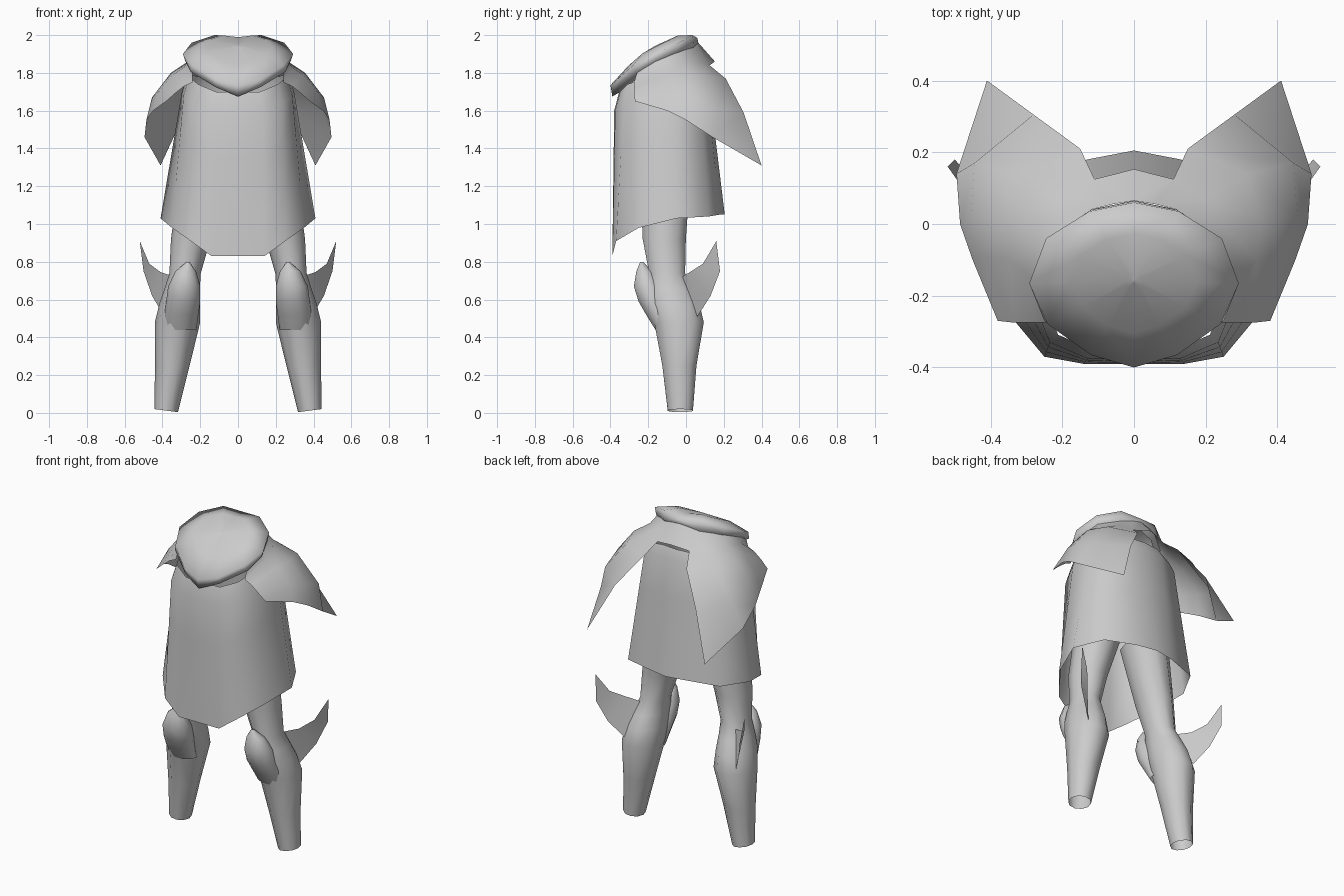
import bpy, math
from mathutils import Vector

cloth = bpy.data.materials.new("plain_grey")
cloth.diffuse_color = (0.6, 0.6, 0.6, 1)


def loft(name, rows, closed=False):
    """Skin rows of points (bottom to top), mirrored across x. None leaves a gap."""
    n = len(rows[0])
    index, verts, faces = {}, [], []
    for i, r in enumerate(rows):
        for j, p in enumerate(r):
            if p is not None:
                index[i, j] = len(verts)
                verts.append(tuple(p))
    for i in range(len(rows) - 1):
        for j in range(n if closed else n - 1):
            k = (j + 1) % n
            quad = [(i, j), (i, k), (i + 1, k), (i + 1, j)]
            if all(q in index for q in quad):
                faces.append([index[q] for q in quad])
    me = bpy.data.meshes.new(name)
    me.from_pydata(verts, [], faces)
    me.materials.append(cloth)
    me.shade_smooth()
    ob = bpy.data.objects.new(name, me)
    bpy.context.collection.objects.link(ob)
    m = ob.modifiers.new("mirror", 'MIRROR')
    m.use_clip = True
    m.merge_threshold = 0.001
    return ob


def ring(cx, cy, rx, ry, z, tilt=0, n=10):
    angles = [2 * math.pi * k / n for k in range(n)]
    return [(cx + rx * math.cos(a), cy + ry * math.sin(a), z + tilt * math.cos(a))
            for a in angles]


def blend(a, b, t):
    return [Vector(p).lerp(Vector(q), t) for p, q in zip(a, b)]


# Tunic: half outline from front centre round to back centre
hem = [(0, -.39, .83), (.14, -.39, .83), (.25, -.37, .91), (.35, -.25, .98),
       (.41, -.05, 1.03), (.32, .12, 1.04), (.13, .18, 1.05), (0, .205, 1.05)]
chest = [(0, -.38, 1.6), (.13, -.375, 1.6), (.235, -.33, 1.64), (.288, -.2, 1.68),
         (.297, -.04, 1.7), (.24, .07, 1.72), (.11, .11, 1.75), (0, .12, 1.75)]
neckline = [(x * .9, -.12 + (y + .12) * .9, z + (.1 if y < 0 else .06))
            for x, y, z in chest]
loft("tunic", [hem, blend(hem, chest, .33), blend(hem, chest, .67), chest, neckline])

# Collar: neck, lower rim, upper rim, then domed top
neck = [(0, -.33, 1.71), (.1, -.3, 1.74), (.2, -.24, 1.78), (.23, -.15, 1.84),
        (.2, -.05, 1.87), (.11, .02, 1.9), (0, .04, 1.93)]
low = [(0, -.39, 1.675), (.12, -.355, 1.725), (.25, -.27, 1.805), (.28, -.165, 1.865),
       (.237, -.04, 1.915), (.12, .04, 1.945), (0, .065, 1.96)]
rim = [(0, -.40, 1.735), (.12, -.365, 1.765), (.24, -.28, 1.84), (.292, -.165, 1.9),
       (.245, -.04, 1.96), (.125, .035, 2.0), (0, .06, 1.985)]
centre = [(0, -.16, 1.925)] * 7
dome = [p + Vector((0, 0, .028)) for p in blend(rim, centre, .4)]
crown = [(0, -.16, 1.945)] * 7
loft("collar", [neck, low, rim, dome, blend(dome, crown, .85)])
bpy.data.objects["collar"].data.update()

# Small patch closing the middle of the dome
inner = blend(dome, crown, .85)
loft("collar_centre", [inner, blend(inner, crown, .999)])

# Shoulder drape: outer edge up to the collar, front column to nape
loft("shoulder_drape", [
    [(.38, -.27, 1.65), (.45, -.1, 1.6), (.485, 0, 1.55), (.495, .14, 1.46), (.41, .4, 1.31), None],
    [(.335, -.275, 1.69), (.42, -.09, 1.7), (.455, .02, 1.67), (.445, .17, 1.61), (.28, .305, 1.59), None],
    [(.285, -.275, 1.73), (.345, -.1, 1.79), (.355, .01, 1.8), (.315, .14, 1.78), (.15, .21, 1.77), None],
    [(.24, -.275, 1.75), (.285, -.15, 1.83), (.265, -.02, 1.86), (.2, .07, 1.86), (.11, .125, 1.84), (0, .153, 1.86)],
    [(.24, -.26, 1.8), (.27, -.165, 1.86), (.232, -.045, 1.91), (.12, .04, 1.935), (.06, .055, 1.95), (0, .065, 1.96)]])

# Legs, open at the ankle
loft("leg", [ring(*r) for r in (
    (.38, -.03, .062, .07, .012, .008), (.348, -.035, .092, .095, .25),
    (.32, -.037, .12, .138, .48), (.308, -.065, .108, .142, .58),
    (.295, -.085, .093, .125, .66), (.28, -.1, .083, .1, .74),
    (.25, -.115, .105, .12, .92), (.17, -.11, .14, .14, 1.25))], closed=True)

# Knee guards growing out of the shin to a point
loft("knee_guard", [ring(*r) for r in (
    (.305, -.1, .085, .065, .44), (.3, -.14, .09, .075, .52), (.29, -.175, .09, .08, .59),
    (.285, -.2, .085, .08, .67), (.277, -.22, .055, .045, .75),
    (.265, -.235, .006, .008, .8))], closed=True)

# Knee fins sweeping out and back
loft("knee_fin", [
    [(.39, .06, .51), (.455, .13, .62), (.5, .18, .75), (.52, .16, .91)],
    [(.33, -.02, .72), (.41, .02, .745), (.47, .09, .79), (.518, .158, .905)]])
